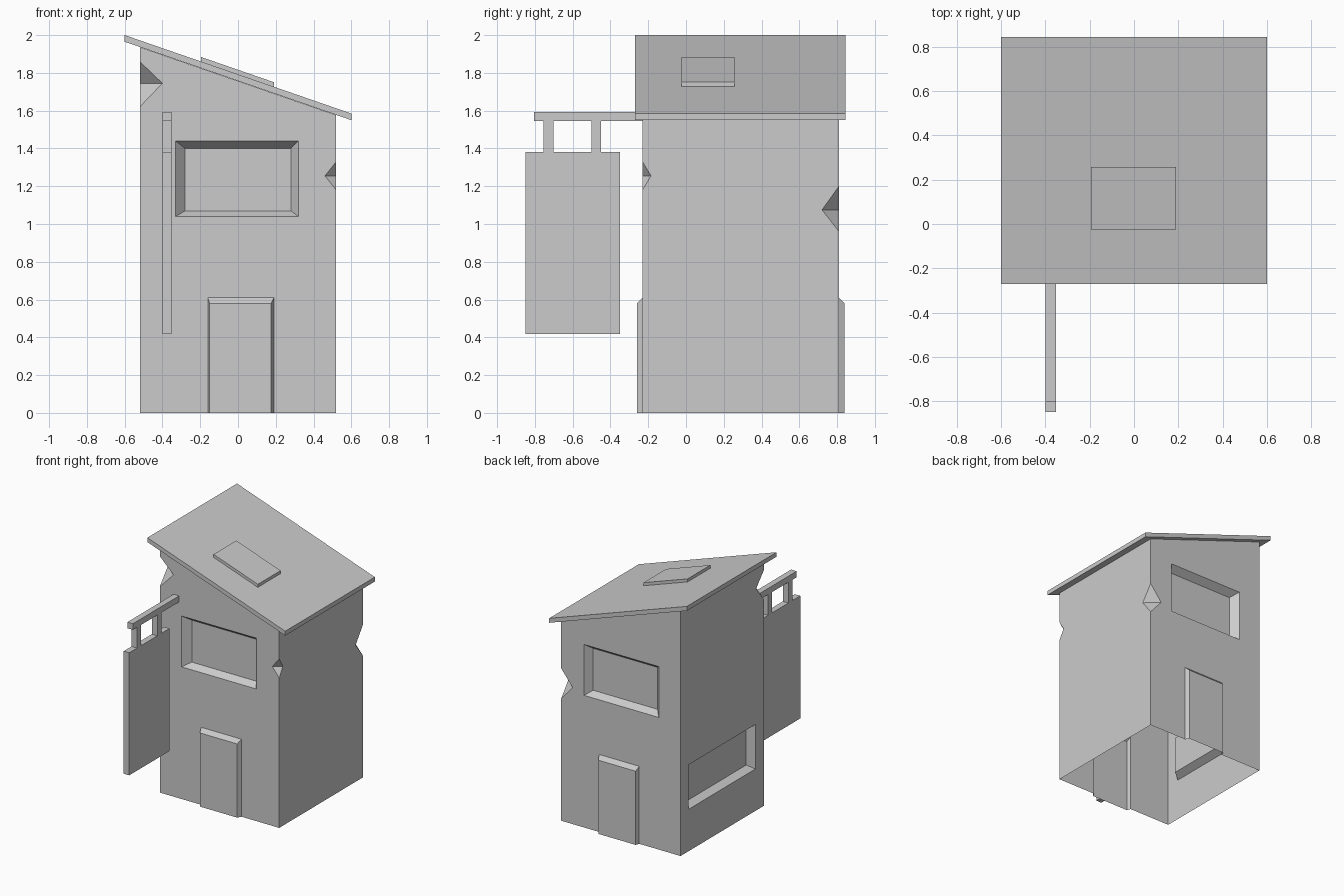
import bpy, bmesh
from mathutils import Vector

if "Cube" in bpy.data.objects:
    bpy.data.objects.remove(bpy.data.objects["Cube"])


def hull(name, points):
    """Convex solid around a handful of points."""
    bm = bmesh.new()
    for p in points:
        bm.verts.new(p)
    res = bmesh.ops.convex_hull(bm, input=bm.verts[:])
    junk = [v for v in bm.verts if not v.link_faces]
    bmesh.ops.delete(bm, geom=junk, context='VERTS')
    bmesh.ops.dissolve_limit(bm, angle_limit=0.01, verts=bm.verts[:], edges=bm.edges[:])
    bmesh.ops.recalc_face_normals(bm, faces=bm.faces[:])
    me = bpy.data.meshes.new(name)
    bm.to_mesh(me)
    bm.free()
    ob = bpy.data.objects.new(name, me)
    bpy.context.collection.objects.link(ob)
    return ob


def box(name, x, y, z):
    return hull(name, [(a, b, c) for a in x for b in y for c in z])


def sloped(name, x, y, low, high):
    """Slab that follows the roof pitch; low/high are offsets from the roof top."""
    return hull(name, [(a, b, ROOF(a) + h) for a in x for b in y for h in (low, high)])


def combine(target, tool, op):
    m = target.modifiers.new(op, 'BOOLEAN')
    m.operation, m.object, m.solver = op, tool, 'EXACT'
    bpy.context.view_layer.objects.active = target
    bpy.ops.object.modifier_apply(modifier=m.name)
    bpy.data.objects.remove(tool)


def ROOF(x):
    return 2.0 - 0.346 * (x + 0.6)


X, YF, YB = 0.52, -0.23, 0.81
WALLS = {
    'front': lambda u, w, d: (u, YF - d, w),
    'back': lambda u, w, d: (u, YB + d, w),
    'left': lambda u, w, d: (-X - d, u, w),
}


def tapered(wall, outer, inner, depth):
    """Tapered panel on a wall; depth is positive outward, negative inward."""
    f = WALLS[wall]
    back = -0.1 if depth > 0 else 0.1
    return hull('panel', [f(u, w, d) for r, d in ((outer, back), (outer, 0), (inner, depth))
                          for u in r[:2] for w in r[2:]])


# Tower shell: solid prism with a sloped top
low = -0.2
body = hull('tower_body', [(x, y, z) for x in (-X, X) for y in (YF, YB)
                           for z in (low, ROOF(x) - 0.036)])

# Raised doors and recessed windows
for wall in ('front', 'back'):
    combine(body, tapered(wall, (-0.16, 0.19, low, 0.61), (-0.15, 0.175, low, 0.58), 0.03), 'UNION')
    combine(body, tapered(wall, (-0.33, 0.32, 1.04, 1.44), (-0.28, 0.28, 1.07, 1.40), -0.055), 'DIFFERENCE')
combine(body, tapered('left', (-0.12, 0.71, 0.33, 0.68), (-0.085, 0.675, 0.36, 0.65), -0.055), 'DIFFERENCE')

# Chipped corners: corner position, reach along x and y, top/middle/bottom heights
for cx, cy, dx, dy, top, mid, bot in (
        (-X, YF, 0.12, 0.10, 1.86, 1.745, 1.62),
        (X, YF, -0.06, 0.045, 1.33, 1.255, 1.18),
        (X, YB, -0.10, -0.09, 1.20, 1.075, 0.96)):
    a, b = Vector((cx + dx, cy, mid)), Vector((cx, cy + dy, mid))
    centre = (a + b) / 2
    tips = [centre + (Vector((cx, cy, z)) - centre) * 2 for z in (top, bot)]
    combine(body, hull('chip', [a, b] + tips), 'DIFFERENCE')

# Trim at the ground, leaving the underside open
bm = bmesh.new()
bm.from_mesh(body.data)
bmesh.ops.bisect_plane(bm, geom=bm.verts[:] + bm.edges[:] + bm.faces[:],
                       plane_co=(0, 0, 0), plane_no=(0, 0, 1), clear_inner=True)
bm.to_mesh(body.data)
bm.free()

# Roof slab and hatch
sloped('roof', (-0.6, 0.6), (-0.27, 0.845), -0.035, 0)
sloped('roof_hatch', (-0.195, 0.19), (-0.025, 0.258), -0.01, 0.024)

# Hanging sign with its beam and hangers
sx = (-0.40, -0.352)
box('sign_beam', sx, (-0.805, -0.17), (1.545, 1.593))
for i, y in enumerate((-0.728, -0.475)):
    box(f'sign_hanger_{i + 1}', sx, (y - 0.026, y + 0.026), (1.38, 1.55))
box('sign_board', sx, (-0.85, -0.35), (0.417, 1.382))
